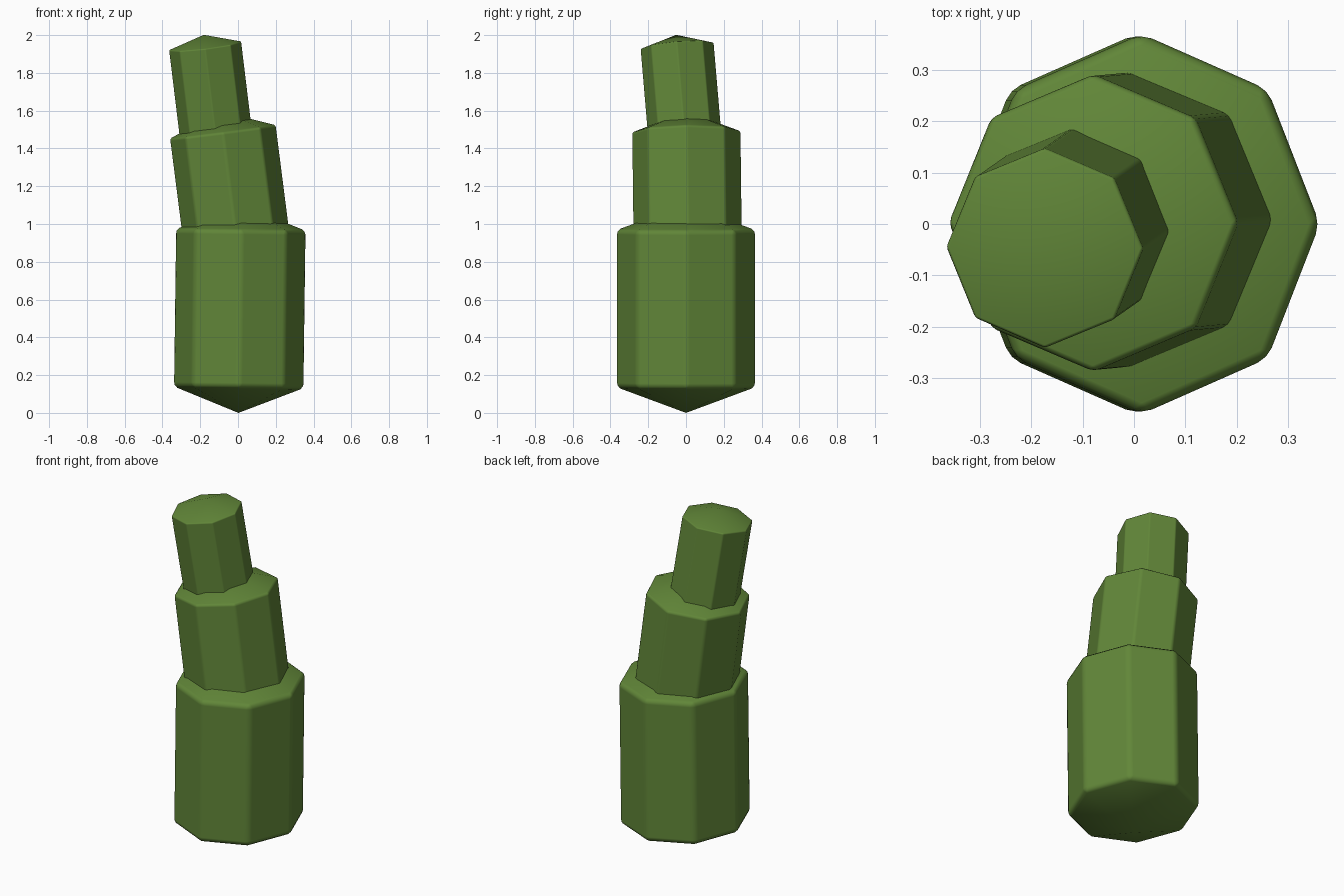
import bpy, bmesh, math
from mathutils import Vector

if "Cube" in bpy.data.objects:
    bpy.data.objects.remove(bpy.data.objects["Cube"])

green = bpy.data.materials.new("green")
green.diffuse_color = (0.12, 0.24, 0.04, 1)
green.use_nodes = True
green.node_tree.nodes["Principled BSDF"].inputs["Base Color"].default_value = green.diffuse_color


def segment(name, low, high, rx, ry, cap_low, cap_high, bevel):
    """Eight-sided column along low -> high with a shallow cone on each end."""
    low, high = Vector(low), Vector(high)
    axis = (high - low).normalized()
    u = (Vector((1, 0, 0)) - axis * axis.x).normalized()
    v = axis.cross(u)
    bm = bmesh.new()
    rings = []
    for c in (low, high):
        rings.append([bm.verts.new(c + u * rx * math.cos(i * math.pi / 4)
                                   + v * ry * math.sin(i * math.pi / 4)) for i in range(8)])
    bottom = bm.verts.new(low - axis * cap_low)
    top = bm.verts.new(high + axis * cap_high)
    a, b = rings
    for i in range(8):
        j = (i + 1) % 8
        bm.faces.new((a[i], a[j], b[j], b[i]))
        bm.faces.new((a[j], a[i], bottom))
        bm.faces.new((b[i], b[j], top))
    for f in bm.faces:
        f.smooth = True
    mesh = bpy.data.meshes.new(name)
    bm.to_mesh(mesh)
    bm.free()
    mesh.materials.append(green)
    ob = bpy.data.objects.new(name, mesh)
    bpy.context.collection.objects.link(ob)
    # softened column edges
    m = ob.modifiers.new("bevel", 'BEVEL')
    m.width = bevel
    m.segments = 2
    m.limit_method = 'ANGLE'
    m.angle_limit = math.radians(30)
    m.harden_normals = True
    return ob


# thick base, leaning middle, slim top
segment("lower_stem", (0.004, 0, 0.137), (0.015, 0, 0.967), 0.347, 0.370, 0.137, 0.135, 0.022)
segment("middle_stem", (-0.005, 0.009, 0.90), (-0.080, 0.002, 1.487), 0.284, 0.289, 0.11, 0.11, 0.012)
segment("upper_stem", (-0.114, -0.005, 1.45), (-0.174, -0.047, 1.943), 0.193, 0.195, 0.06, 0.059, 0.006)
